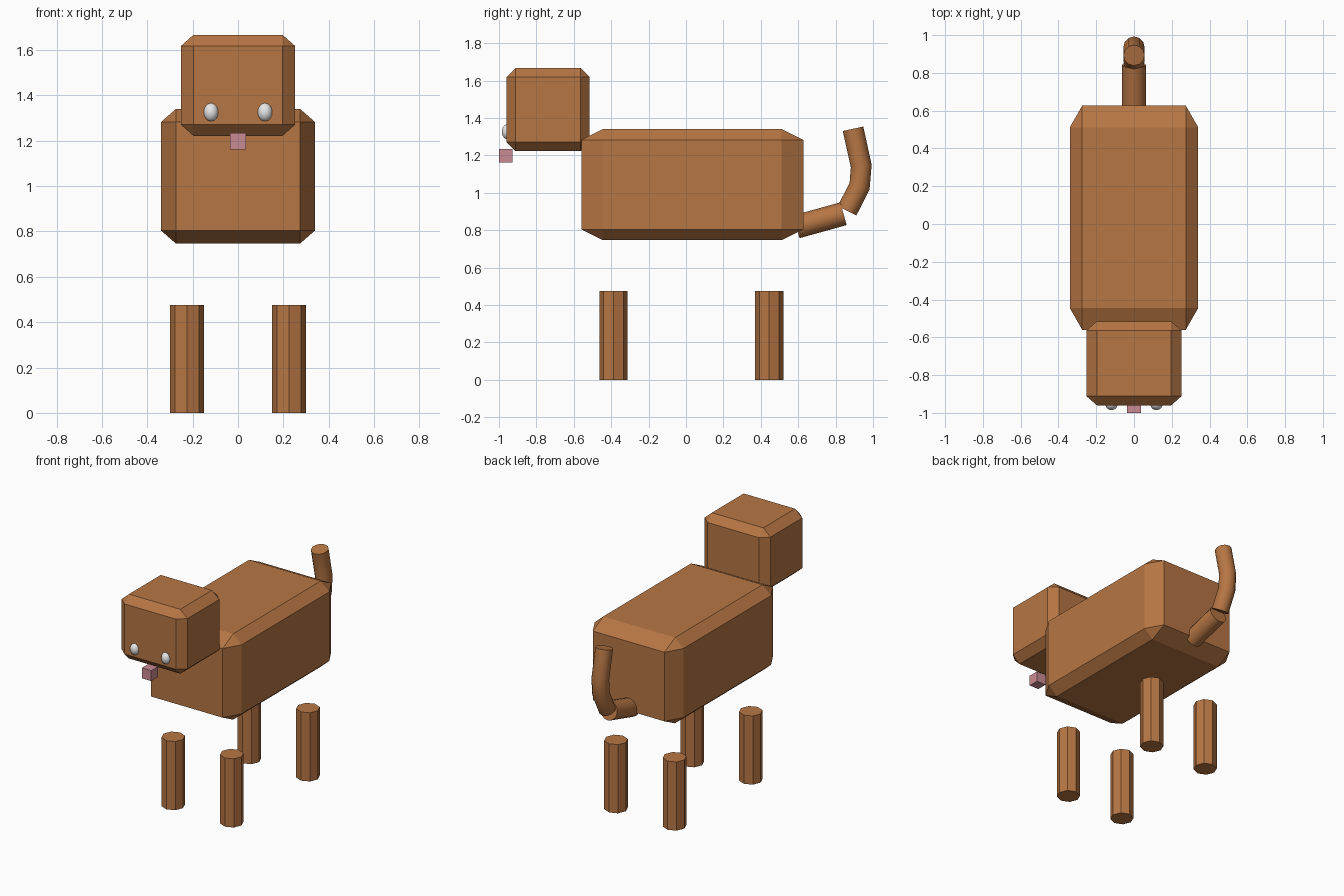
import bpy, bmesh, math
from mathutils import Vector, Matrix

if "Cube" in bpy.data.objects:
    bpy.data.objects.remove(bpy.data.objects["Cube"], do_unlink=True)


def material(name, rgb):
    m = bpy.data.materials.new(name)
    m.use_nodes = True
    m.diffuse_color = (*rgb, 1)
    m.node_tree.nodes["Principled BSDF"].inputs["Base Color"].default_value = (*rgb, 1)
    return m


brown = material("brown fur", (0.47, 0.18, 0.057))
pink = material("pink", (0.60, 0.26, 0.30))
white = material("eye white", (0.8, 0.8, 0.8))


def finish(bm, name, mat, smooth=False):
    bmesh.ops.recalc_face_normals(bm, faces=bm.faces)
    for f in bm.faces:
        f.smooth = smooth
    mesh = bpy.data.meshes.new(name)
    bm.to_mesh(mesh)
    bm.free()
    mesh.materials.append(mat)
    obj = bpy.data.objects.new(name, mesh)
    bpy.context.collection.objects.link(obj)
    return obj


def box(name, low, high, mat, bevel=0):
    """Unit cube, chamfered first and then stretched between two corners."""
    low, high = Vector(low), Vector(high)
    bm = bmesh.new()
    bmesh.ops.create_cube(bm, size=1)
    if bevel:
        bmesh.ops.bevel(bm, geom=bm.edges[:], offset=bevel, segments=1,
                        affect='EDGES', profile=0.5)
    bmesh.ops.scale(bm, verts=bm.verts, vec=high - low)
    bmesh.ops.translate(bm, verts=bm.verts, vec=(low + high) / 2)
    return finish(bm, name, mat)


def tube(name, path, radius, sides, mat, smooth=False):
    """Capped tube along a path of (y, z) points in the plane x = 0."""
    pts = [Vector((0, y, z)) for y, z in path]
    bm = bmesh.new()
    rings = []
    for i, p in enumerate(pts):
        t = (pts[min(i + 1, len(pts) - 1)] - pts[max(i - 1, 0)]).normalized()
        side = Vector((1, 0, 0))
        up = t.cross(side)
        angles = [math.tau * k / sides for k in range(sides)]
        rings.append([bm.verts.new(p + radius * (side * math.cos(a) + up * math.sin(a)))
                      for a in angles])
    for a, b in zip(rings, rings[1:]):
        for k in range(sides):
            n = (k + 1) % sides
            bm.faces.new((a[k], a[n], b[n], b[k]))
    bm.faces.new(rings[0])
    bm.faces.new(rings[-1])
    obj = finish(bm, name, mat, smooth)
    if smooth:  # flat caps with crisp rims
        for f in obj.data.polygons:
            f.use_smooth = len(f.vertices) == 4
    return obj


# Body and head
box("body", (-0.34, -0.56, 0.747), (0.34, 0.627, 1.34), brown, 0.097)
box("head", (-0.252, -0.96, 1.222), (0.252, -0.515, 1.667), brown, 0.11)

# Nose
box("nose", (-0.036, -1.0, 1.162), (0.036, -0.928, 1.234), pink)

# Legs and eyes, one of each per side
for side, sx in (("left", 1), ("right", -1)):
    for end, y in (("front", -0.388), ("back", 0.445)):
        leg = tube(f"{end}_{side}_leg", [(0, 0), (0, 0.475)], 0.075, 8, brown)
        leg.location = (sx * 0.224, y, 0)

    bm = bmesh.new()
    bmesh.ops.create_uvsphere(bm, u_segments=24, v_segments=12, radius=1)
    bmesh.ops.scale(bm, verts=bm.verts, vec=(0.033, 0.033, 0.041))
    bmesh.ops.translate(bm, verts=bm.verts, vec=(sx * 0.119, -0.952, 1.326))
    finish(bm, f"{side}_eye", white, True)

# Tail: straight base and bent tip
tube("tail_base", [(0.59, 0.818), (0.842, 0.888)], 0.063, 16, brown, True)
tube("tail_tip", [(0.861, 0.904), (0.928, 1.035), (0.937, 1.143), (0.893, 1.342)],
     0.056, 12, brown, True)
